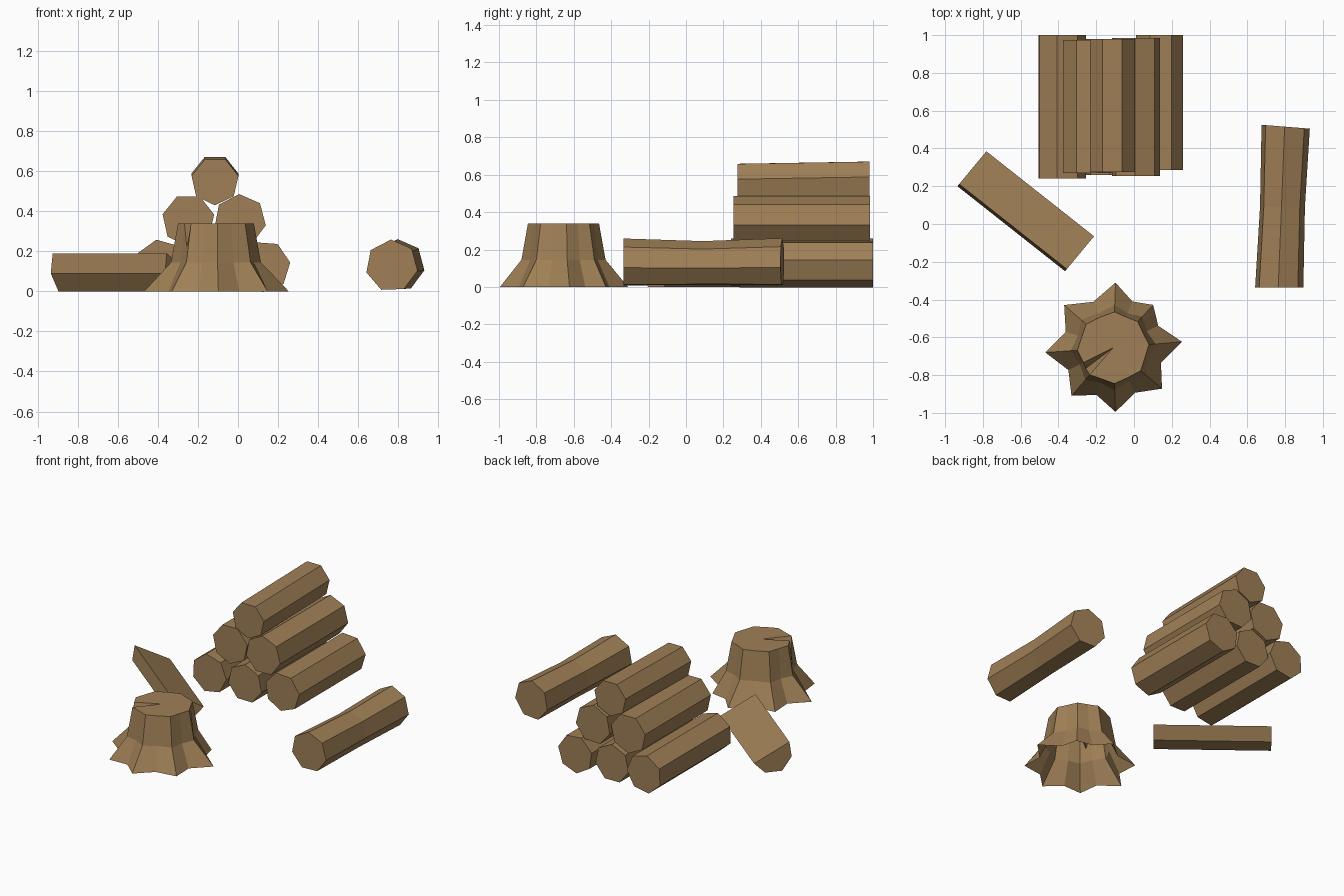
import bpy
import bmesh
from math import cos, sin, radians
from mathutils import Vector

default = bpy.data.objects.get("Cube")
if default:
    bpy.data.objects.remove(default, do_unlink=True)

# One bare wood colour for everything
WOOD = (0.35, 0.215, 0.093, 1.0)
wood = bpy.data.materials.new("brown_wood")
wood.use_nodes = True
wood.diffuse_color = WOOD
shader = wood.node_tree.nodes["Principled BSDF"]
shader.inputs["Base Color"].default_value = WOOD
shader.inputs["Roughness"].default_value = 0.9


def finish(name, bm):
    """Turn a bmesh into a flat shaded wooden object."""
    bmesh.ops.recalc_face_normals(bm, faces=bm.faces)
    mesh = bpy.data.meshes.new(name)
    bm.to_mesh(mesh)
    bm.free()
    mesh.materials.append(wood)
    obj = bpy.data.objects.new(name, mesh)
    bpy.context.collection.objects.link(obj)
    return obj


def bridge(bm, lower, upper, skip=None):
    """Join two closed rings with quads."""
    n = len(lower)
    for i in range(n):
        if i != skip:
            j = (i + 1) % n
            bm.faces.new((lower[i], lower[j], upper[j], upper[i]))


def prism(name, rings):
    """Skin a list of point rings and cap both ends."""
    bm = bmesh.new()
    loops = [[bm.verts.new(p) for p in ring] for ring in rings]
    for a, b in zip(loops, loops[1:]):
        bridge(bm, a, b)
    bm.faces.new(loops[0])
    bm.faces.new(loops[-1])
    return finish(name, bm)


def log_ring(centre, radius, phase, slant=0.0):
    """Seven sided section of a log lying along y."""
    ring = []
    for i in range(7):
        a = radians(phase + i * 360 / 7)
        dx, dz = radius * cos(a), radius * sin(a)
        ring.append(Vector(centre) + Vector((dx, slant * dx, dz)))
    return ring


# Stacked logs: name, x, z, front y, back y, radius, phase, rise
PILE = [
    ("bottom_right_log", -0.385, 0.13, 0.24, 1.0, 0.13, 100, 0),
    ("bottom_middle_log", -0.13, 0.125, 0.26, 0.98, 0.128, 38, 0),
    ("bottom_left_log", 0.133, 0.125, 0.285, 1.0, 0.129, 60, 0),
    ("middle_right_log", -0.248, 0.355, 0.27, 0.975, 0.132, 64, 0),
    ("middle_left_log", 0.01, 0.355, 0.255, 0.985, 0.131, 92, 0),
    ("top_log", -0.115, 0.55, 0.275, 0.98, 0.12, 64, 0.012),
]
for name, x, z, front, back, r, phase, rise in PILE:
    prism(name, [log_ring((x, front, z), r, phase),
                 log_ring((x, back, z + rise), r, phase)])

# Loose log, slightly bent at its middle
prism("loose_log", [
    log_ring((0.768, -0.335, 0.128), 0.131, 92),
    log_ring((0.785, 0.09, 0.123), 0.122, 92),
    log_ring((0.802, 0.515, 0.13), 0.131, 92, slant=-0.08),
])

# Split log: part of a seven sided section with one sloping cut face
SECTION = [(0.015, 0.19), (0, 0.09), (0.06, 0), (0.17, 0), (0.24, 0.07)]
across = Vector((0.64, 0.77, 0))
prism("split_log", [
    [Vector(end) + across * u + Vector((0, 0, z)) for u, z in SECTION]
    for end in ((-0.935, 0.2, 0), (-0.365, -0.25, 0))
])

# Tree stump: root tips and valleys around a tapering trunk, open below
CENTRE = Vector((-0.11, -0.655, 0))
TIPS = [(5, 0.365), (47, 0.31), (88, 0.345), (139, 0.344),
        (184, 0.36), (229, 0.337), (272, 0.34), (320, 0.337)]


def polar(angle, radius, z):
    a = radians(angle)
    return CENTRE + Vector((radius * cos(a), radius * sin(a), z))


bm = bmesh.new()
ground, waist, rim = [], [], []
for i, (angle, reach) in enumerate(TIPS):
    following = TIPS[(i + 1) % len(TIPS)][0]
    valley = angle + ((following - angle) % 360) / 2
    for a, r0, r1, r2 in ((angle, reach, 0.225, 0.19),
                          (valley, 0.265, 0.198, 0.176)):
        ground.append(bm.verts.new(polar(a, r0, 0)))
        waist.append(bm.verts.new(polar(a, r1, 0.145)))
        rim.append(bm.verts.new(polar(a, r2, 0.34)))

# Wedge shaped crack in the stump top, between one valley and the next root
crack = 9
bridge(bm, ground, waist)
bridge(bm, waist, rim, skip=crack)
apex = bm.verts.new(polar(0, 0, 0.34))
notch = bm.verts.new(polar(217, 0.182, 0.22))
a, b = crack, crack + 1
bm.faces.new((waist[a], waist[b], rim[b], notch, rim[a]))
bm.faces.new((apex, rim[a], notch))
bm.faces.new((apex, notch, rim[b]))
bm.faces.new(rim[b:] + rim[:b] + [apex])
finish("tree_stump", bm)
